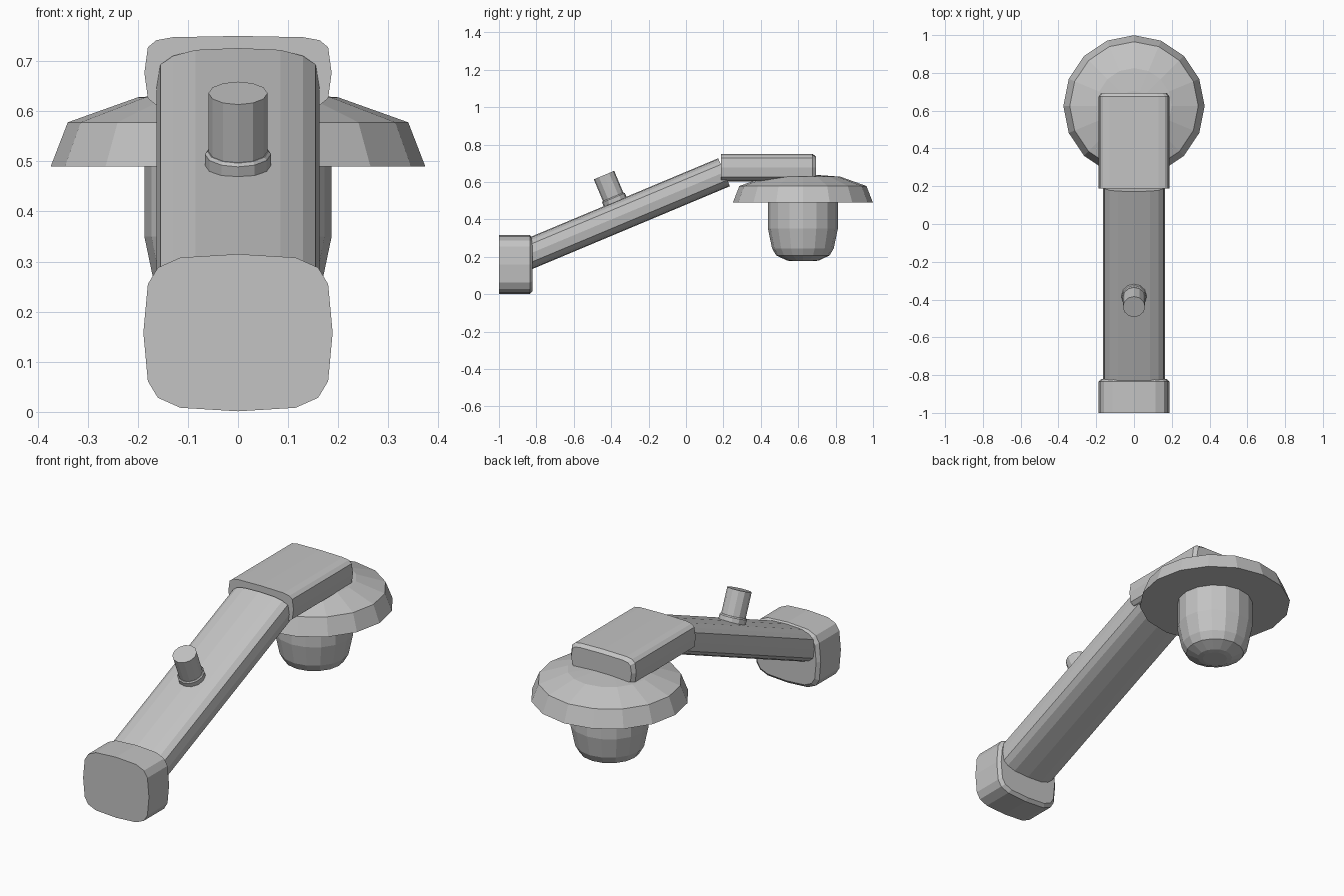
import bpy, bmesh, math
from mathutils import Matrix, Vector

if "Cube" in bpy.data.objects:
    bpy.data.objects.remove(bpy.data.objects["Cube"])

grey = bpy.data.materials.new("lamp grey")
grey.diffuse_color = (0.55, 0.55, 0.55, 1)
grey.use_nodes = True
grey.node_tree.nodes["Principled BSDF"].inputs["Base Color"].default_value = grey.diffuse_color

TILT = math.atan(0.419)                      # slope of the arm
ARM_MID = Vector((0, -0.348, 0.4205))        # point on the arm axis below the switch


def loft(name, rings, matrix=Matrix()):
    """Skin a list of equal-length point rings and cap both ends."""
    bm = bmesh.new()
    loops = [[bm.verts.new(matrix @ Vector(p)) for p in ring] for ring in rings]
    n = len(loops[0])
    for a, b in zip(loops, loops[1:]):
        for i in range(n):
            j = (i + 1) % n
            bm.faces.new((a[i], a[j], b[j], b[i]))
    bm.faces.new(loops[0])
    bm.faces.new(loops[-1])
    bmesh.ops.recalc_face_normals(bm, faces=bm.faces)
    mesh = bpy.data.meshes.new(name)
    bm.to_mesh(mesh)
    bm.free()
    mesh.materials.append(grey)
    obj = bpy.data.objects.new(name, mesh)
    bpy.context.collection.objects.link(obj)
    return obj


def mirrored(quarter):
    """Closed outline from a quarter running from top centre to the right side."""
    right = quarter + [(x, -z) for x, z in reversed(quarter[:-1])]
    return right + [(-x, z) for x, z in reversed(right[1:-1])]


def bar(name, quarter, stations, matrix):
    """Sweep a rounded outline along y; each station is (y, inset)."""
    outline = mirrored(quarter)
    w = max(x for x, z in outline)
    h = max(z for x, z in outline)
    rings = [[(x * (1 - d / w), y, z * (1 - d / h)) for x, z in outline]
             for y, d in stations]
    return loft(name, rings, matrix)


def turned(name, profile, sides, matrix):
    """Turn a (radius, height) profile around z."""
    rings = [[(r * math.cos(2 * math.pi * i / sides),
               r * math.sin(2 * math.pi * i / sides), z) for i in range(sides)]
             for r, z in profile]
    return loft(name, rings, matrix)


# Wall mount, chamfered towards the arm
bar("wall_mount",
    [(0, .157), (.115, .150), (.16, .130), (.18, .097), (.189, 0)],
    [(-1, 0), (-.835, 0), (-.82, .016)],
    Matrix.Translation((0, 0, .158)))

# Sloping arm
arm_frame = Matrix.Translation(ARM_MID) @ Matrix.Rotation(TILT, 4, 'X')
bar("arm",
    [(0, .081), (.085, .077), (.13, .064), (.155, .045), (.163, 0)],
    [(-.55, 0), (.598, 0)], arm_frame)

# Flat head over the shade
bar("head",
    [(0, .0735), (.13, .071), (.163, .065), (.18, .051), (.187, 0)],
    [(.188, 0), (.675, 0), (.694, .014)],
    Matrix.Translation((0, 0, .677)))

# Switch with its collar, square to the arm
turned("switch_collar", [(.066, .06), (.066, .102), (.061, .108)], 12, arm_frame)
turned("switch", [(.059, .06), (.059, .234)], 12, arm_frame)

# Shade and bulb
lamp_frame = Matrix.Translation((0, .625, 0))
turned("shade", [(.374, .49), (.34, .578), (.2, .628), (.08, .637)], 16, lamp_frame)
turned("bulb",
       [(.187, .50), (.187, .35), (.165, .245), (.143, .207), (.085, .18), (.06, .176)],
       16, lamp_frame)
